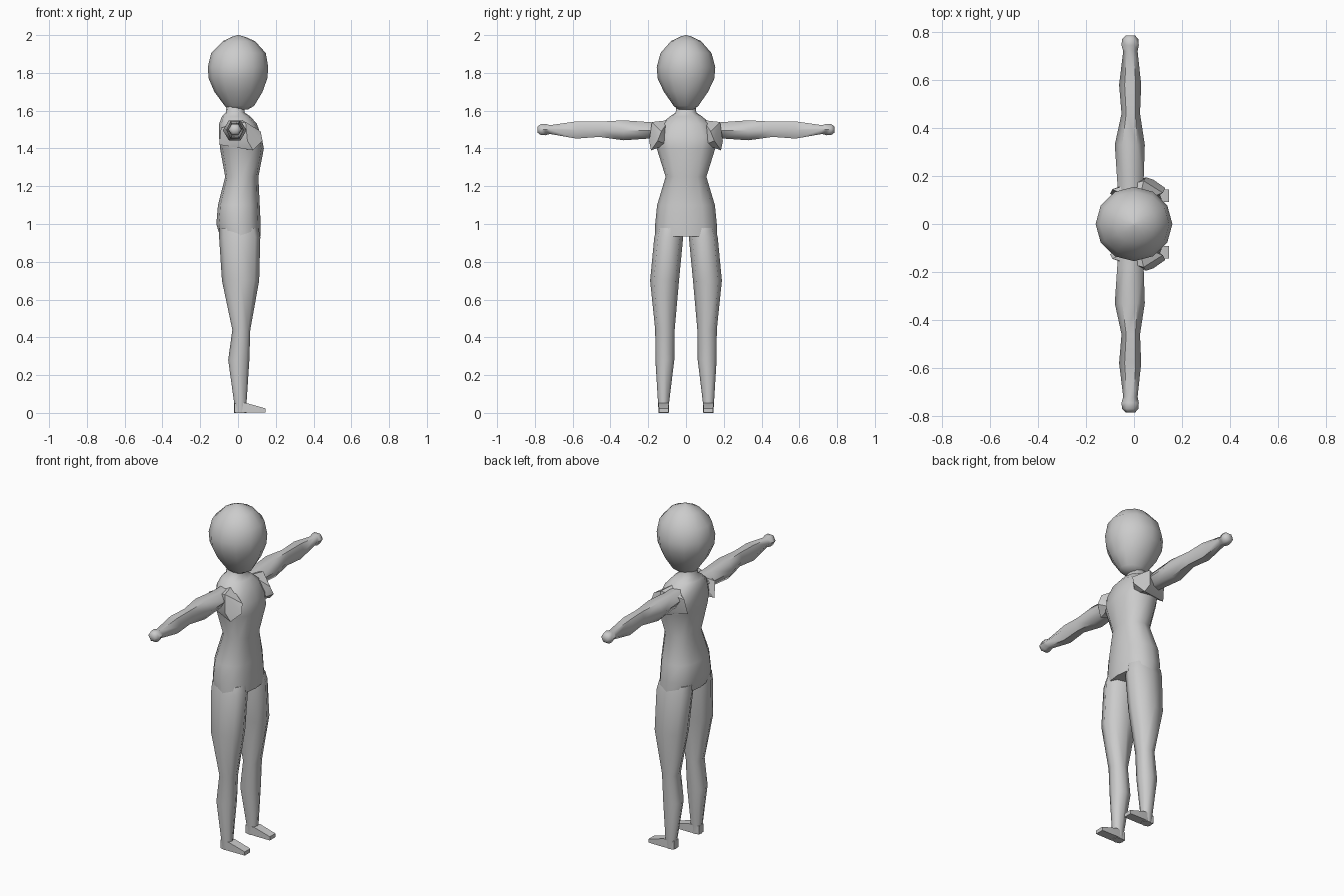
import bpy, bmesh, math
from mathutils import Vector

grey = bpy.data.materials.new("plain grey")
grey.diffuse_color = (0.6, 0.6, 0.6, 1)


def finish(name, bm, angle=60):
    bmesh.ops.recalc_face_normals(bm, faces=bm.faces)
    me = bpy.data.meshes.new(name)
    bm.to_mesh(me)
    bm.free()
    me.materials.append(grey)
    ob = bpy.data.objects.new(name, me)
    bpy.context.collection.objects.link(ob)
    bpy.ops.object.select_all(action='DESELECT')
    ob.select_set(True)
    bpy.context.view_layer.objects.active = ob
    bpy.ops.object.shade_smooth_by_angle(angle=math.radians(angle))
    return ob


def loft(name, rings, sides, along='Z', power=1.0, side=1):
    """Skin rings of (position, low u, high u, low v, high v) along an axis."""
    bm = bmesh.new()
    loops = []
    for t, u0, u1, v0, v1 in rings:
        loop = []
        for i in range(sides):
            a = 2 * math.pi * i / sides
            c, s = math.cos(a), math.sin(a)
            c = math.copysign(abs(c) ** power, c)
            s = math.copysign(abs(s) ** power, s)
            u = (u0 + u1) / 2 + c * (u1 - u0) / 2
            v = (v0 + v1) / 2 + s * (v1 - v0) / 2
            loop.append(bm.verts.new((u, v * side, t) if along == 'Z' else (u, t * side, v)))
        loops.append(loop)
    for a, b in zip(loops, loops[1:]):
        for i in range(sides):
            j = (i + 1) % sides
            bm.faces.new((a[i], a[j], b[j], b[i]))
    bm.faces.new(loops[0])
    bm.faces.new(loops[-1])
    return finish(name, bm)


def centred(rows):
    return [(z, x0, x1, -w, w) for z, x0, x1, w in rows]


# Head, with the chin pushed forward
loft("head", centred([
    (1.605, -0.05, 0.05, 0.04), (1.625, -0.07, 0.085, 0.065),
    (1.70, -0.125, 0.13, 0.117), (1.77, -0.155, 0.155, 0.15),
    (1.83, -0.16, 0.16, 0.155), (1.905, -0.142, 0.147, 0.135),
    (1.968, -0.08, 0.09, 0.08), (1.99, -0.035, 0.04, 0.035),
    (2.0, -0.004, 0.004, 0.004)]), 12)

# Torso from hips up to the neck
loft("torso", centred([
    (0.935, -0.095, 0.118, 0.165), (1.0, -0.115, 0.12, 0.163),
    (1.10, -0.106, 0.115, 0.153), (1.25, -0.068, 0.108, 0.108),
    (1.40, -0.095, 0.137, 0.155), (1.46, -0.10, 0.125, 0.165),
    (1.53, -0.10, 0.10, 0.13), (1.57, -0.085, 0.065, 0.085),
    (1.59, -0.065, 0.035, 0.055), (1.63, -0.06, 0.035, 0.05)]), 12, power=0.85)

for side, label in ((1, "left"), (-1, "right")):
    # Arm held straight out, ending in a small rounded hand
    loft(label + "_arm", [
        (0.06, -0.06, 0.035, 1.45, 1.55), (0.18, -0.07, 0.04, 1.447, 1.545),
        (0.33, -0.08, 0.045, 1.435, 1.557), (0.46, -0.052, 0.025, 1.455, 1.548),
        (0.58, -0.062, 0.03, 1.445, 1.55), (0.72, -0.045, 0.015, 1.473, 1.527),
        (0.745, -0.052, 0.02, 1.465, 1.535), (0.77, -0.05, 0.018, 1.467, 1.533),
        (0.785, -0.035, 0.005, 1.48, 1.52)], 6, along='Y', side=side)

    # Leg from the hip to the ankle
    loft(label + "_leg", [
        (0.0, -0.02, 0.045, 0.092, 0.145), (0.05, -0.02, 0.045, 0.09, 0.148),
        (0.28, -0.052, 0.06, 0.062, 0.162), (0.44, -0.03, 0.065, 0.06, 0.163),
        (0.70, -0.085, 0.112, 0.037, 0.19), (0.93, -0.10, 0.118, 0.015, 0.168),
        (0.98, -0.10, 0.108, 0.015, 0.155)], 8, power=0.85, side=side)

    # Wedge foot and angular shoulder fold, each wrapped around a few corners
    foot = [(x, y, z) for x, w, top in ((-0.018, 0.022, 0.05), (0.045, 0.027, 0.052),
                                        (0.145, 0.026, 0.024))
            for y in (0.118 - w, 0.118 + w) for z in (0.002, top)]
    fold = [(-0.10, 0.125, 1.42), (-0.09, 0.145, 1.51), (0.04, 0.18, 1.54),
            (0.08, 0.185, 1.39), (0.05, 0.195, 1.44), (0.13, 0.15, 1.44),
            (0.12, 0.13, 1.49), (0.02, 0.09, 1.55), (0.08, 0.10, 1.42)]
    for part, corners in (("foot", foot), ("shoulder_fold", fold)):
        bm = bmesh.new()
        for x, y, z in corners:
            bm.verts.new(Vector((x, y * side, z)))
        hull = bmesh.ops.convex_hull(bm, input=bm.verts)
        spare = {v for v in hull["geom_interior"] if isinstance(v, bmesh.types.BMVert)}
        bmesh.ops.delete(bm, geom=list(spare), context='VERTS')
        finish(label + "_" + part, bm, 30)
